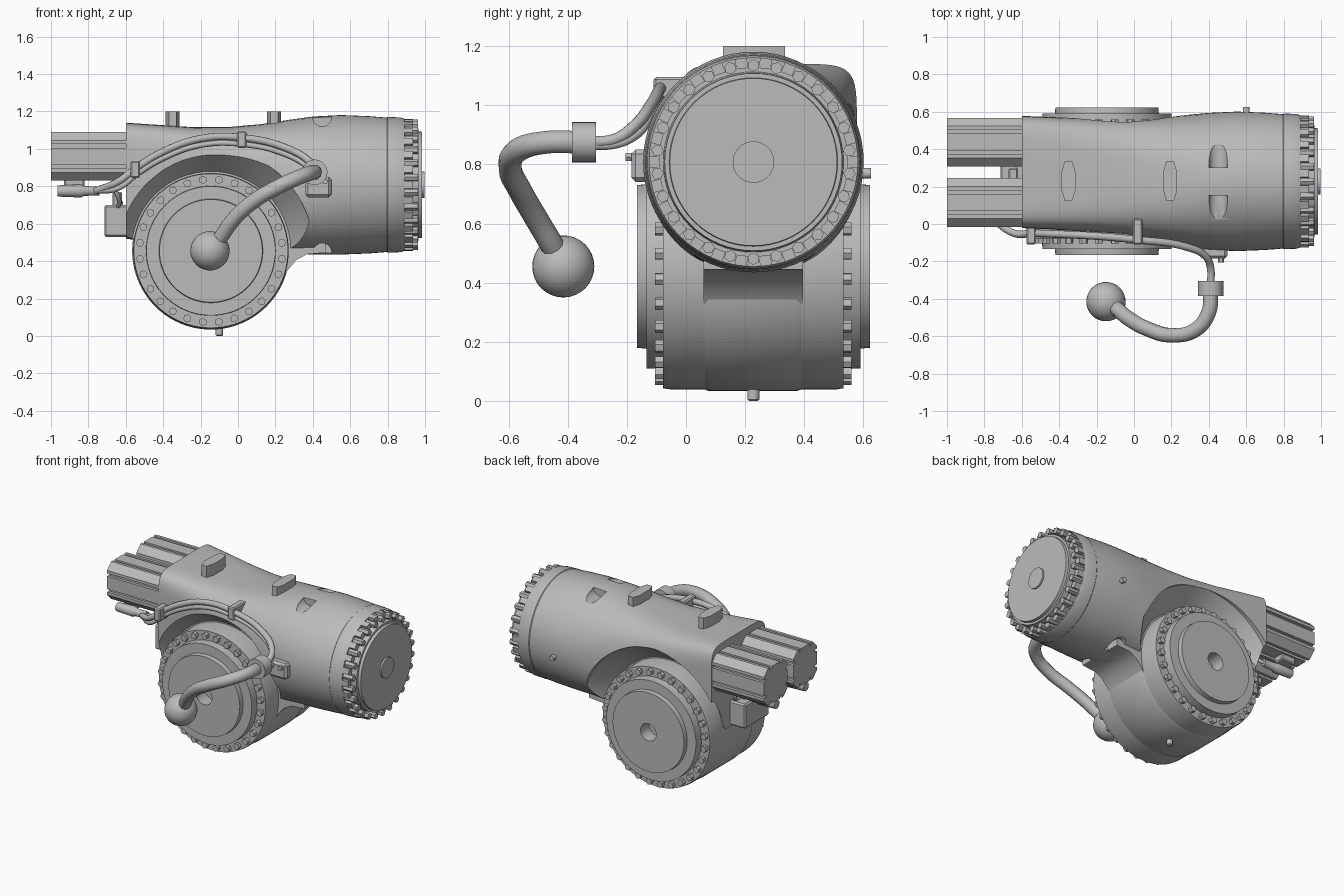
import bpy, bmesh, math
from mathutils import Vector, Matrix

cube = bpy.data.objects.get("Cube")
if cube:
    bpy.data.objects.remove(cube, do_unlink=True)

grey = bpy.data.materials.new("machine_grey")
grey.use_nodes = True
COLOUR = (0.5, 0.5, 0.5, 1)
grey.diffuse_color = COLOUR
grey.node_tree.nodes["Principled BSDF"].inputs["Base Color"].default_value = COLOUR

CY, UZ = 0.228, 0.808          # shared mid plane, height of the upper barrel
DX, DZ = -0.145, 0.455         # drum axis
AXES = {"X": lambda t, a, b: (t, a, b), "Y": lambda t, a, b: (a, t, b),
        "Z": lambda t, a, b: (a, b, t)}


def finish(name, bm, angle=35):
    bmesh.ops.recalc_face_normals(bm, faces=bm.faces)
    mesh = bpy.data.meshes.new(name)
    bm.to_mesh(mesh)
    bm.free()
    mesh.materials.append(grey)
    ob = bpy.data.objects.new(name, mesh)
    bpy.context.collection.objects.link(ob)
    smooth(ob, angle)
    return ob


def smooth(ob, angle=35):
    bpy.ops.object.select_all(action="DESELECT")
    ob.select_set(True)
    bpy.context.view_layer.objects.active = ob
    bpy.ops.object.shade_smooth_by_angle(angle=math.radians(angle))


def loft(name, rings, angle=35):
    """Skin a list of equal rings and close both ends."""
    bm = bmesh.new()
    vs = [[bm.verts.new(p) for p in ring] for ring in rings]
    n = len(vs[0])
    for r0, r1 in zip(vs, vs[1:]):
        for i in range(n):
            bm.faces.new((r0[i], r0[(i + 1) % n], r1[(i + 1) % n], r1[i]))
    bm.faces.new(vs[0])
    bm.faces.new(vs[-1])
    return finish(name, bm, angle)


def lathe(name, axis, centre, profile, seg=64):
    """Revolve (position, radius) pairs about an axis line."""
    ca, cb = centre
    turn = [(math.cos(math.tau * i / seg), math.sin(math.tau * i / seg)) for i in range(seg)]
    return loft(name, [[AXES[axis](t, ca + r * c, cb + r * s) for c, s in turn]
                       for t, r in profile])


def prism(name, axis, outline, t0, t1):
    return loft(name, [[AXES[axis](t, a, b) for a, b in outline] for t in (t0, t1)])


def box(name, x, y, z, bevel=0.0):
    bm = bmesh.new()
    bmesh.ops.create_cube(bm, size=1)
    for v in bm.verts:
        v.co = [lo + (c + 0.5) * (hi - lo) for c, (lo, hi) in zip(v.co, (x, y, z))]
    if bevel:
        bmesh.ops.bevel(bm, geom=bm.edges[:], offset=bevel, segments=1, affect="EDGES")
    return finish(name, bm)


def tube(name, points, radius):
    """Smooth round hose through the points."""
    curve = bpy.data.curves.new(name, "CURVE")
    curve.dimensions = "3D"
    curve.bevel_depth = radius
    curve.bevel_resolution = 3
    curve.resolution_u = 6
    curve.use_fill_caps = True
    sp = curve.splines.new("BEZIER")
    sp.bezier_points.add(len(points) - 1)
    for bp, p in zip(sp.bezier_points, points):
        bp.co = p
        bp.handle_left_type = bp.handle_right_type = "AUTO"
    curve.materials.append(grey)
    ob = bpy.data.objects.new(name, curve)
    bpy.context.collection.objects.link(ob)
    return ob


def bolt_ring(name, axis, centre, radius, t0, t1, count, size):
    """Hex bolts around an axis, all in one mesh."""
    bm = bmesh.new()
    for k in range(count):
        a = math.tau * (k + 0.5) / count
        ca, cb = centre[0] + radius * math.cos(a), centre[1] + radius * math.sin(a)
        rings = [[bm.verts.new(AXES[axis](t, ca + size * math.cos(a + i * math.pi / 3),
                                          cb + size * math.sin(a + i * math.pi / 3)))
                  for i in range(6)] for t in (t0, t1)]
        for i in range(6):
            j = (i + 1) % 6
            bm.faces.new((rings[0][i], rings[0][j], rings[1][j], rings[1][i]))
        for ring in rings:
            bm.faces.new(ring)
    return finish(name, bm)


def cut(ob, cutters):
    for c in cutters:
        c.hide_render = True
        mod = ob.modifiers.new("cut", "BOOLEAN")
        mod.operation, mod.solver, mod.object = "DIFFERENCE", "EXACT", c
        bpy.ops.object.select_all(action="DESELECT")
        bpy.context.view_layer.objects.active = ob
        ob.select_set(True)
        bpy.ops.object.modifier_apply(modifier=mod.name)
        bpy.data.objects.remove(c, do_unlink=True)
    smooth(ob)


# Upper housing: rounded box at the motor end turning into a round barrel
# x, top, bottom, half width, centre y, squareness
SECTIONS = [(-0.6, 1.14, 0.52, 0.300, 0.278, 7), (-0.45, 1.13, 0.5, 0.30, 0.272, 6),
            (-0.25, 1.117, 0.48, 0.305, 0.262, 4.6), (-0.05, 1.117, 0.46, 0.313, 0.25, 3.6),
            (0.12, 1.132, 0.45, 0.33, 0.24, 2.9), (0.27, 1.155, 0.44, 0.35, 0.232, 2.4),
            (0.4, 1.173, 0.436, 0.366, CY, 2.1), (0.55, 1.181, 0.435, 0.373, CY, 2),
            (0.7, 1.175, 0.441, 0.367, CY, 2), (0.8, 1.167, 0.449, 0.359, CY, 2)]


def section(x, top, bottom, w, cy, n, seg=64):
    def power(v):
        return math.copysign(abs(v) ** (2 / n), v)
    angles = [math.tau * i / seg for i in range(seg)]
    return [(x, cy + w * power(math.cos(a)),
             (top + bottom) / 2 + (top - bottom) / 2 * power(math.sin(a))) for a in angles]


housing = loft("upper_housing", [section(*s) for s in SECTIONS])
cutters = []
for side in (-1, 1):
    # flared arch clearing the drum
    cutters.append(lathe("arch_cutter", "Y", (DX, DZ), [
        (CY + side * 0.165, 0.425), (CY + side * 0.32, 0.55), (CY + side * 0.6, 0.55)]))
    # scooped pockets, above and below
    for z in (UZ + 0.362, UZ - 0.362):
        y0, y1 = sorted((CY + side * 0.075, CY + side * 0.3))
        cutters.append(lathe("pocket_cutter", "Y", (0.45, z), [(y0, 0.05), (y1, 0.05)], 24))
cut(housing, cutters)

# Barrel end: flange, bolts, teeth and cover
lathe("barrel_flange", "X", (CY, UZ), [
    (0.79, 0.355), (0.8, 0.363), (0.87, 0.36), (0.89, 0.353), (0.89, 0.305), (0.965, 0.30),
    (0.965, 0.285), (0.985, 0.283), (0.985, 0.07), (0.997, 0.07)])
bolt_ring("barrel_bolts", "X", (CY, UZ), 0.327, 0.88, 0.962, 26, 0.021)
for k in range(26):
    a = math.tau * k / 26
    tooth = box("barrel_tooth", (0.88, 0.935), (0.318, 0.353), (-0.02, 0.02))
    tooth.matrix_world = Matrix.Translation((0, CY, UZ)) @ Matrix.Rotation(a, 4, "X")

# Lower drum with stepped hubs and sunken centres
half = [(0.30, 0.06), (0.394, 0.06), (0.394, 0.275), (0.362, 0.278), (0.362, 0.345),
        (0.305, 0.347), (0.305, 0.412), (0.28, 0.416), (0.17, 0.416)]
lathe("lower_drum", "Y", (DX, DZ),
      [(CY - t, r) for t, r in half] + [(CY + t, r) for t, r in reversed(half)], 80)
lathe("drum_middle_band", "Y", (DX, DZ), [(0.06, 0.414), (0.075, 0.421), (0.375, 0.421),
                                          (0.395, 0.414)], 80)
for name, y0, y1 in (("front", CY - 0.332, CY - 0.3), ("back", CY + 0.3, CY + 0.332)):
    bolt_ring(name + "_drum_bolts", "Y", (DX, DZ), 0.382, y0, y1, 28, 0.022)
prism("neck", "Y", [(0.0, 0.3), (0.22, 0.28), (0.265, 0.35), (0.31, 0.405), (0.37, 0.437),
                    (0.47, 0.445), (0.47, 0.7), (0.0, 0.8)], 0.06, 0.395)
lathe("drain_plug", "Z", (-0.1, CY), [(0, 0.015), (0.005, 0.02), (0.06, 0.02)], 12)

# Twin motors with grooved octagonal bodies and connectors below
H = 0.13
side = [(H, -0.085), (H, -0.065), (H - 0.02, -0.065), (H - 0.02, -0.045), (H, -0.045)]
side += [(a, -b) for a, b in reversed(side)]
for name, my in (("front", 0.115), ("back", 0.438)):
    outline = []
    for q in range(4):
        c, s = ((1, 0), (0, 1), (-1, 0), (0, -1))[q]
        outline += [(my + a * c - b * s, 0.96 + a * s + b * c) for a, b in side]
    prism(name + "_motor", "X", outline, -1.0, -0.59)
    box(name + "_connector_base", (-0.93, -0.82), (my - 0.05, my + 0.03), (0.79, 0.85), 0.008)
    lathe(name + "_connector", "X", (my - 0.06, 0.775), [
        (-0.965, 0.03), (-0.84, 0.035), (-0.82, 0.026), (-0.74, 0.024)], 16)
    tube(name + "_motor_cable", [(-0.75, my - 0.06, 0.775), (-0.68, my - 0.08, 0.79),
                                 (-0.64, my - 0.06, 0.74), (-0.65, 0.15, 0.66)], 0.012)
box("junction_box", (-0.715, -0.55), (0.1, 0.37), (0.53, 0.7), 0.01)
box("junction_cap", (-0.67, -0.62), (0.17, 0.3), (0.69, 0.77), 0.008)

# Lifting lugs on top
for x in (-0.35, 0.193):
    prism("lifting_lug", "Z", [(x - 0.02, 0.125), (x + 0.02, 0.125), (x + 0.037, 0.18),
                               (x + 0.037, 0.28), (x + 0.02, 0.335), (x - 0.02, 0.335),
                               (x - 0.037, 0.28), (x - 0.037, 0.18)], 1.09, 1.2)

# Ball-ended arm, collar and its bracket
tube("ball_arm", [(0.41, -0.36, 0.875), (0.4, -0.47, 0.875), (0.33, -0.565, 0.85),
                  (0.2, -0.595, 0.79), (0.07, -0.56, 0.71), (-0.03, -0.505, 0.615),
                  (-0.09, -0.455, 0.53), (-0.145, -0.415, 0.455)], 0.04)
bm = bmesh.new()
bmesh.ops.create_uvsphere(bm, u_segments=32, v_segments=16, radius=0.105,
                          matrix=Matrix.Translation((-0.15, -0.415, 0.455)))
finish("arm_ball", bm)
lathe("arm_collar", "Y", (0.41, 0.875), [(-0.385, 0.068), (-0.305, 0.068)], 32)
box("arm_bracket", (0.36, 0.5), (-0.185, -0.1), (0.74, 0.85), 0.015)
for x in (0.395, 0.465):
    lathe("bracket_bolt", "Y", (x, 0.825), [(-0.205, 0.016), (-0.15, 0.016)], 6)

# Hoses sweeping along the front of the housing
for name, dz, r in (("upper_hose", 0.0, 0.02), ("lower_hose", -0.035, 0.015)):
    tube(name, [(0.41, -0.32, 0.875 + dz / 3), (0.41, -0.24, 0.885 + dz / 2),
                (0.385, -0.175, 0.93 + dz), (0.27, -0.12, 1.0 + dz), (0.02, -0.085, 1.06 + dz),
                (-0.2, -0.065, 1.055 + dz), (-0.4, -0.055, 0.985 + dz),
                (-0.54, -0.05, 0.9 + dz), (-0.64, -0.05, 0.825 + dz),
                (-0.76, 0.03, 0.775)], r)
for x, z in ((0.02, 1.06), (-0.55, 0.9)):
    box("hose_clip", (x - 0.025, x + 0.025), (-0.11, 0.03), (z - 0.055, z + 0.035), 0.008)
lathe("back_plug", "Y", (0.6, 0.77), [(0.56, 0.018), (0.625, 0.018)], 12)
